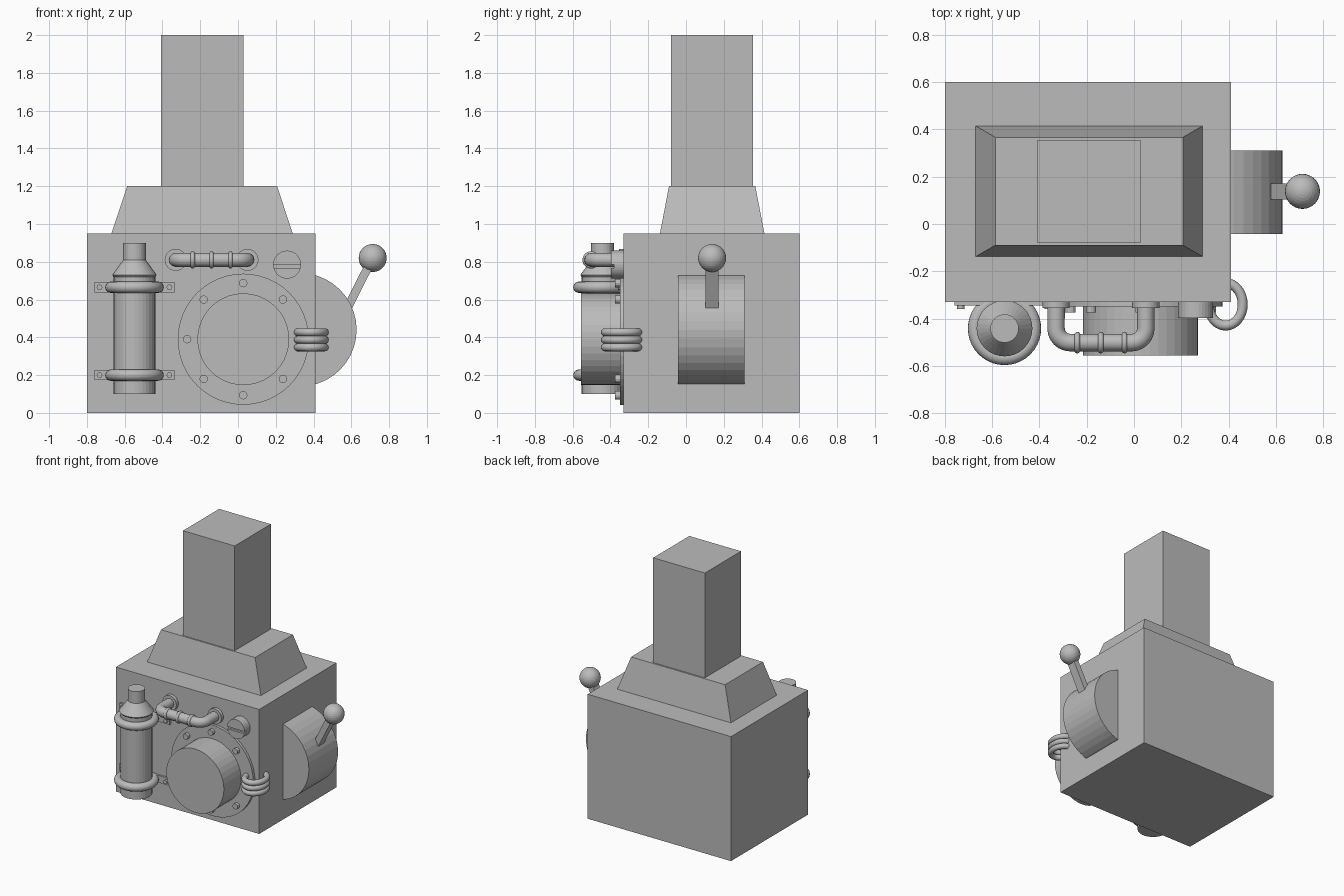
import bpy, bmesh
from math import pi, sin, cos, tau
from mathutils import Vector, Matrix

cube = bpy.data.objects.get("Cube")
if cube:
    bpy.data.objects.remove(cube, do_unlink=True)

metal = bpy.data.materials.new("grey_metal")
metal.use_nodes = True
grey = (0.5, 0.5, 0.5, 1)
metal.diffuse_color = grey
metal.node_tree.nodes["Principled BSDF"].inputs["Base Color"].default_value = grey

WALL = -0.33  # y of the body's front face


def finish(name, bm):
    bmesh.ops.recalc_face_normals(bm, faces=bm.faces)
    mesh = bpy.data.meshes.new(name)
    bm.to_mesh(mesh)
    bm.free()
    mesh.materials.append(metal)
    obj = bpy.data.objects.new(name, mesh)
    bpy.context.collection.objects.link(obj)
    return obj


def box(name, lo, hi, top_inset=(0, 0)):
    """Box between two corners, optionally tapered towards the top."""
    lo, hi = Vector(lo), Vector(hi)
    bm = bmesh.new()
    bmesh.ops.create_cube(bm, size=1)
    for v in bm.verts:
        if v.co.z > 0:
            v.co.x *= 1 - 2 * top_inset[0] / (hi.x - lo.x)
            v.co.y *= 1 - 2 * top_inset[1] / (hi.y - lo.y)
        v.co = (lo + hi) / 2 + v.co * (hi - lo)
    return finish(name, bm)


def rod(name, start, end, radius, sides=32):
    """Cylinder between two points."""
    start, end = Vector(start), Vector(end)
    axis = end - start
    turn = axis.to_track_quat('Z', 'Y').to_matrix().to_4x4()
    bm = bmesh.new()
    bmesh.ops.create_cone(bm, cap_ends=True, segments=sides, radius1=radius,
                          radius2=radius, depth=axis.length,
                          matrix=Matrix.Translation((start + end) / 2) @ turn)
    return finish(name, bm)


def stud(name, x, z, radius, back, front, sides=32):
    """Cylinder pointing out of the front."""
    return rod(name, (x, back, z), (x, front, z), radius, sides)


def torus(name, centre, rx, ry, minor, axis='Z', major_seg=40, minor_seg=16):
    bm = bmesh.new()
    rings = []
    for i in range(major_seg):
        a = tau * i / major_seg
        ring = []
        for j in range(minor_seg):
            b = tau * j / minor_seg
            out = minor * cos(b)
            ring.append(bm.verts.new(((rx + out) * cos(a), (ry + out) * sin(a), minor * sin(b))))
        rings.append(ring)
    for i in range(major_seg):
        p, q = rings[i], rings[(i + 1) % major_seg]
        for j in range(minor_seg):
            k = (j + 1) % minor_seg
            bm.faces.new((p[j], q[j], q[k], p[k]))
    if axis == 'X':
        bm.transform(Matrix.Rotation(pi / 2, 4, 'Y'))
    bm.transform(Matrix.Translation(centre))
    obj = finish(name, bm)
    obj.data.shade_smooth()
    return obj


def lathe(name, centre, profile, sides=32):
    """Profile of (radius, z) turned about a vertical axis, with capped ends."""
    bm = bmesh.new()
    rings = [[bm.verts.new((centre[0] + r * cos(tau * i / sides),
                            centre[1] + r * sin(tau * i / sides), z))
              for i in range(sides)] for r, z in profile]
    for p, q in zip(rings, rings[1:]):
        for i in range(sides):
            k = (i + 1) % sides
            bm.faces.new((p[i], p[k], q[k], q[i]))
    bm.faces.new(rings[0])
    bm.faces.new(rings[-1])
    return finish(name, bm)


# Body, hood and chimney
box("body", (-0.8, WALL, 0), (0.41, 0.6, 0.95))
box("hood", (-0.67, -0.138, 0.95), (0.29, 0.415, 1.2), top_inset=(0.083, 0.048))
box("chimney", (-0.408, -0.08, 1.2), (0.028, 0.355, 2))

# Canister with two clamps on bolted straps
tank = (-0.548, -0.442)
lathe("canister", tank, [(0.11, 0.1), (0.11, 0.72), (0.118, 0.73), (0.06, 0.81), (0.06, 0.9)])
for level, z in (("lower", 0.2), ("upper", 0.665)):
    torus(f"{level}_clamp", (*tank, z), 0.125, 0.125, 0.03)
    box(f"{level}_strap", (-0.76, WALL - 0.015, z - 0.027), (-0.336, WALL, z + 0.027))
    for side in (-1, 1):
        stud(f"{level}_strap_bolt", tank[0] + side * 0.185, z, 0.015, WALL, WALL - 0.03, 12)

# Large round drum on a bolted flange
cx, cz = 0.028, 0.39
stud("drum_flange", cx, cz, 0.347, WALL, WALL - 0.02, 48)
stud("drum", cx, cz, 0.243, WALL, -0.557, 40)
for i in range(8):
    a = tau * i / 8
    stud("flange_bolt", cx + 0.297 * cos(a), cz + 0.297 * sin(a), 0.022, WALL, WALL - 0.045, 12)

# Handrail pipe with rounded corners, end flanges and collars
left, right, front, height, bend = -0.33, 0.05, -0.502, 0.81, 0.06
path = [(left, WALL)]
for corner, begin in ((left + bend, pi), (right - bend, 1.5 * pi)):
    path += [(corner + bend * cos(begin + i * pi / 12),
              front + bend + bend * sin(begin + i * pi / 12)) for i in range(7)]
path.append((right, WALL))
curve = bpy.data.curves.new("pipe", 'CURVE')
curve.dimensions = '3D'
curve.bevel_depth = 0.037
curve.bevel_resolution = 4
spline = curve.splines.new('POLY')
spline.points.add(len(path) - 1)
for point, (x, y) in zip(spline.points, path):
    point.co = (x, y, height, 1)
curve.materials.append(metal)
pipe = bpy.data.objects.new("pipe", curve)
bpy.context.collection.objects.link(pipe)
bpy.ops.object.select_all(action='DESELECT')
pipe.select_set(True)
bpy.context.view_layer.objects.active = pipe
bpy.ops.object.convert(target='MESH')
for x in (left, right):
    stud("pipe_flange", x, height, 0.058, WALL, WALL - 0.025)
for x in (-0.24, -0.14, -0.04):
    torus("pipe_collar", (x, front, height), 0.034, 0.034, 0.012, 'X', 24, 10)

# Slotted round cap: a disc with a raised half on each side of the slot
cap_x, cap_z, cap_r = 0.26, 0.785, 0.074
stud("cap_base", cap_x, cap_z, cap_r, WALL, -0.38)
for name, sign in (("cap_upper_half", 1), ("cap_lower_half", -1)):
    half = stud(name, cap_x, cap_z, cap_r, -0.38, -0.397)
    bm = bmesh.new()
    bm.from_mesh(half.data)
    cut = bmesh.ops.bisect_plane(bm, geom=bm.verts[:] + bm.edges[:] + bm.faces[:],
                                 plane_co=(0, 0, cap_z - 0.008 + sign * 0.009),
                                 plane_no=(0, 0, -sign), clear_outer=True)
    edges = [e for e in cut["geom_cut"] if isinstance(e, bmesh.types.BMEdge)]
    bmesh.ops.holes_fill(bm, edges=edges)
    bm.to_mesh(half.data)
    bm.free()

# Three coils wrapped round the front corner
for z in (0.347, 0.387, 0.427):
    torus("corner_coil", (0.388, -0.34, z), 0.072, 0.09, 0.021, 'Z', 32, 12)

# Half wheel on the side, with a lever and ball
rod("side_wheel", (0.328, -0.042, 0.44), (0.328, 0.31, 0.44), 0.3, 40)
foot, knob = Vector((0.562, 0.138, 0.52)), Vector((0.713, 0.138, 0.82))
bm = bmesh.new()
bmesh.ops.create_cube(bm, size=1)
bm.transform(Matrix.Diagonal((0.045, 0.068, (knob - foot).length, 1)))
arm = knob - foot
bm.transform(Matrix.Translation((foot + knob) / 2)
             @ Vector((0, 0, 1)).rotation_difference(arm).to_matrix().to_4x4())
finish("lever", bm)
bm = bmesh.new()
bmesh.ops.create_uvsphere(bm, u_segments=32, v_segments=16, radius=0.074,
                          matrix=Matrix.Translation(knob))
finish("lever_ball", bm)
